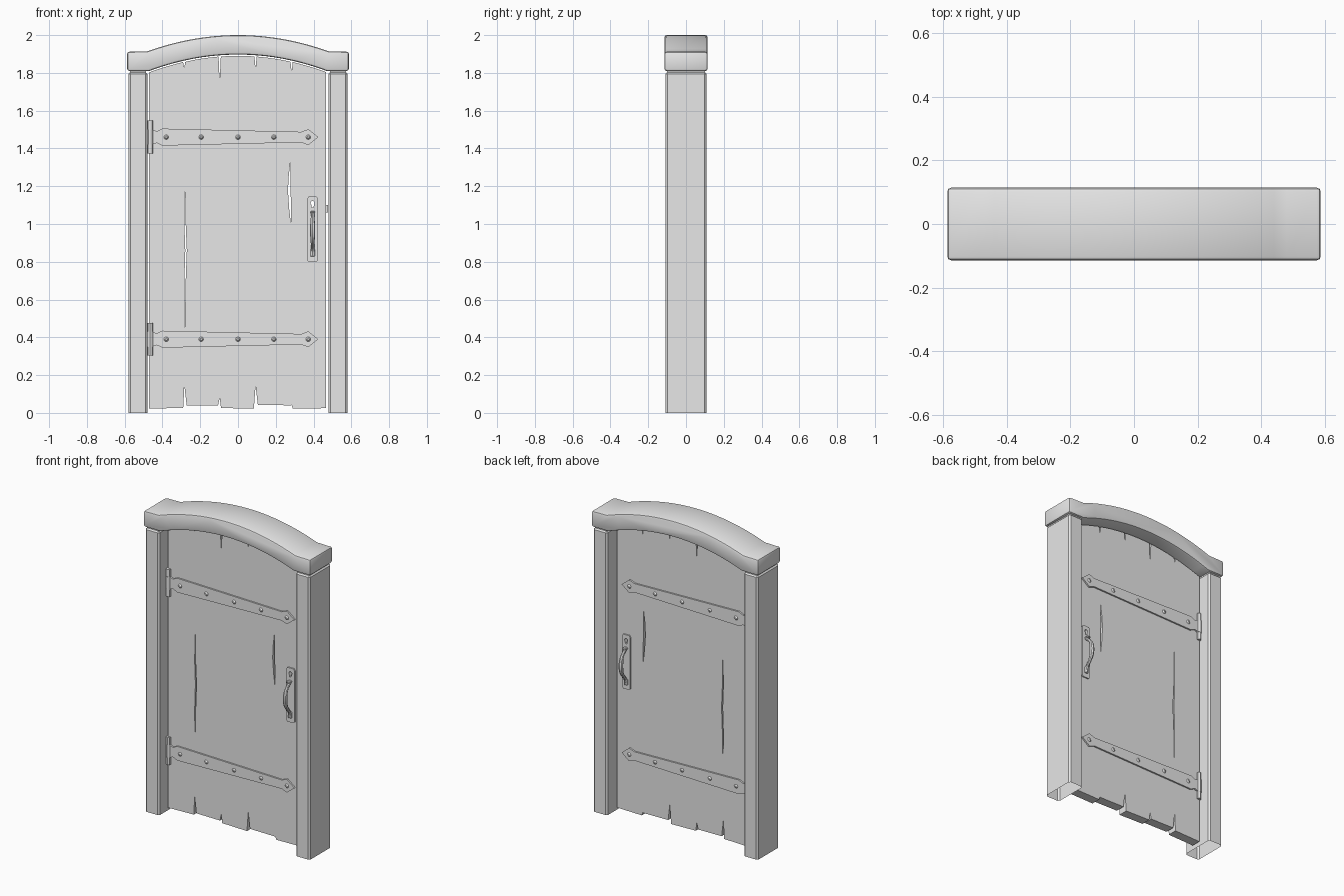
import bpy, bmesh, math
from mathutils import Matrix

cube = bpy.data.objects.get("Cube")
if cube:
    bpy.data.objects.remove(cube, do_unlink=True)

grey = bpy.data.materials.new("plain grey")
grey.use_nodes = True
grey.diffuse_color = (0.8, 0.8, 0.8, 1)
grey.node_tree.nodes["Principled BSDF"].inputs["Base Color"].default_value = (0.8, 0.8, 0.8, 1)


def finish(name, bm, bevel=0, segments=1, smooth=True):
    """Turn a bmesh into an object with optional applied bevel."""
    bmesh.ops.recalc_face_normals(bm, faces=bm.faces)
    mesh = bpy.data.meshes.new(name)
    bm.to_mesh(mesh)
    bm.free()
    mesh.materials.append(grey)
    ob = bpy.data.objects.new(name, mesh)
    bpy.context.collection.objects.link(ob)
    bpy.ops.object.select_all(action='DESELECT')
    ob.select_set(True)
    bpy.context.view_layer.objects.active = ob
    if bevel:
        mod = ob.modifiers.new("bevel", 'BEVEL')
        mod.width, mod.segments, mod.limit_method = bevel, segments, 'ANGLE'
        bpy.ops.object.modifier_apply(modifier=mod.name)
    if smooth:
        bpy.ops.object.shade_smooth_by_angle(angle=math.radians(30))
    return ob


def prism(name, outline, y0, y1, **kw):
    """Extrude an x-z outline along y."""
    bm = bmesh.new()
    face = bm.faces.new([bm.verts.new((x, y0, z)) for x, z in outline])
    new = bmesh.ops.extrude_face_region(bm, geom=[face])["geom"]
    bmesh.ops.translate(bm, vec=(0, y1 - y0, 0),
                        verts=[v for v in new if isinstance(v, bmesh.types.BMVert)])
    return finish(name, bm, **kw)


def box(name, x0, x1, y0, y1, z0, z1, open_bottom=False, **kw):
    bm = bmesh.new()
    bmesh.ops.create_cube(bm, size=1)
    for v in bm.verts:
        v.co = ((x0 + x1) / 2 + v.co.x * (x1 - x0), (y0 + y1) / 2 + v.co.y * (y1 - y0),
                (z0 + z1) / 2 + v.co.z * (z1 - z0))
    if open_bottom:
        bmesh.ops.delete(bm, geom=[min(bm.faces, key=lambda f: f.calc_center_median().z)],
                         context='FACES')
    return finish(name, bm, **kw)


def cylinder(name, r0, r1, depth, matrix, sides=12):
    bm = bmesh.new()
    bmesh.ops.create_cone(bm, cap_ends=True, segments=sides, radius1=r0, radius2=r1,
                          depth=depth, matrix=matrix)
    return finish(name, bm)


def cut(ob, cutters):
    for c in cutters:
        mod = ob.modifiers.new("cut", 'BOOLEAN')
        mod.operation, mod.solver, mod.object = 'DIFFERENCE', 'EXACT', c
        bpy.context.view_layer.objects.active = ob
        bpy.ops.object.modifier_apply(modifier=mod.name)


def arch(x, half, low, high):
    return high - (high - low) * (x / half) ** 2


# Side posts, open underneath, with a narrow neck below the lintel
for side, word in ((-1, "right"), (1, "left")):
    a, b = sorted((side * 0.48, side * 0.58))
    box(word + "_post", a, b, -0.108, 0.108, 0, 1.805, open_bottom=True, bevel=0.01)
    box(word + "_post_neck", a + 0.008, b - 0.008, -0.1, 0.1, 1.8, 1.82)

# Arched lintel
N = 24
steps = [2 * i / N - 1 for i in range(N + 1)]
top = [(0.48 * t, arch(t, 1, 1.914, 2.0)) for t in steps]
under = [(0.47 * t, arch(t, 1, 1.81, 1.897)) for t in reversed(steps)]
prism("lintel", [(-0.587, 1.912)] + top + [(0.587, 1.912), (0.587, 1.81)] + under
      + [(-0.587, 1.81)], -0.114, 0.114, bevel=0.012, segments=2)

# Door panel with arched top and split plank ends
top_splits = [(-0.285, 1.83), (-0.097, 1.775), (0.093, 1.835), (0.284, 1.815)]
outline = []
for i in range(N + 1):
    x = -0.471 + 0.937 * i / N
    if all(abs(x - s) > 0.012 for s, _ in top_splits):
        outline.append((x, arch(x, 0.47, 1.803, 1.89)))
for s, depth in top_splits:
    edge = arch(s, 0.47, 1.803, 1.89)
    outline += [(s - 0.006, edge), (s - 0.001, depth), (s + 0.001, depth), (s + 0.006, edge)]
outline.sort()
outline += [(0.466, 0.025), (0.29, 0.022), (0.284, 0.042), (0.28, 0.04), (0.105, 0.042),
            (0.093, 0.145), (0.084, 0.022), (-0.09, 0.026), (-0.097, 0.08),
            (-0.106, 0.038), (-0.272, 0.04), (-0.284, 0.145), (-0.29, 0.027), (-0.471, 0.022)]
door = prism("door_panel", outline, -0.03, 0.03, smooth=False)

# Cutters: two cracks and the keyhole
cracks = [prism("crack_cutter", pts, -0.2, 0.2) for pts in (
    [(-0.282, 0.45), (-0.277, 0.7), (-0.271, 0.86), (-0.277, 1.0), (-0.281, 1.245),
     (-0.284, 1.0), (-0.279, 0.86), (-0.284, 0.7)],
    [(0.281, 0.995), (0.281, 1.1), (0.277, 1.2), (0.279, 1.345), (0.267, 1.24),
     (0.265, 1.17), (0.271, 1.08)])]
ring = [(0.395 + 0.011 * math.sin(a), 1.111 + 0.011 * math.cos(a))
        for a in [math.radians(-140 + 28 * i) for i in range(11)]]
keyhole = prism("keyhole_cutter", ring + [(0.4, 1.088), (0.39, 1.088)], -0.2, 0.2)
cut(door, cracks + [keyhole])

# Latch bolt on the door edge
box("latch_bolt", 0.46, 0.476, -0.015, 0.015, 1.06, 1.1)

# Fittings repeated on both faces of the door
half = [(-0.455, 0.04), (-0.43, 0.031), (-0.4, 0.045), (0.335, 0.028), (0.372, 0.042)]
strap = half + [(0.425, 0)] + [(x, -z) for x, z in reversed(half)]
for s, word in ((-1, "front"), (1, "back")):
    face = s * 0.03
    turn = Matrix.Rotation(-s * math.pi / 2, 4, 'X')
    for zc, level in ((1.46, "upper"), (0.39, "lower")):
        tag = word + "_" + level
        prism(tag + "_strap", [(x, zc + z) for x, z in strap], face, face + s * 0.01,
              smooth=False)
        # Hinge barrel
        cylinder(tag + "_barrel", 0.014, 0.014, 0.174,
                 Matrix.Translation((-0.465, face + s * 0.003, zc)))
        cylinder(tag + "_barrel_wrap", 0.016, 0.016, 0.08,
                 Matrix.Translation((-0.465, face + s * 0.003, zc)))
        # Studs
        for x in (-0.38, -0.195, 0, 0.19, 0.372):
            cylinder(tag + "_stud", 0.013, 0.006, 0.008,
                     Matrix.Translation((x, face + s * 0.014, zc)) @ turn, 8)

    # Handle plate with keyhole
    plate = prism(word + "_handle_plate",
                  [(0.366, 0.808), (0.374, 0.8), (0.416, 0.8), (0.424, 0.808), (0.424, 1.134),
                   (0.416, 1.145), (0.374, 1.145), (0.366, 1.134)],
                  face, face + s * 0.008, smooth=False)
    cut(plate, [keyhole])

    # Bowed grip, thicker in the middle
    curve = bpy.data.curves.new(word + "_grip", 'CURVE')
    curve.dimensions, curve.bevel_depth, curve.bevel_resolution = '3D', 0.013, 2
    curve.use_fill_caps = True
    curve.resolution_u = 5
    spline = curve.splines.new('NURBS')
    path = [(0.008, 0.835, 0.9), (0.012, 0.865, 0.75), (0.03, 0.885, 0.65), (0.055, 0.92, 0.9),
            (0.062, 0.965, 1.1), (0.055, 1.015, 0.9), (0.03, 1.045, 0.65), (0.008, 1.062, 0.8)]
    spline.points.add(len(path) - 1)
    for p, (out, z, r) in zip(spline.points, path):
        p.co, p.radius = (0.395, face + s * out, z, 1), r
    spline.use_endpoint_u, spline.order_u = True, 3
    curve.materials.append(grey)
    grip = bpy.data.objects.new(word + "_grip", curve)
    bpy.context.collection.objects.link(grip)
    bpy.ops.object.select_all(action='DESELECT')
    grip.select_set(True)
    bpy.context.view_layer.objects.active = grip
    bpy.ops.object.convert(target='MESH')
    bpy.ops.object.shade_smooth_by_angle(angle=math.radians(40))

    # Grip foot and thumb piece
    box(word + "_grip_foot", 0.383, 0.407, face, face + s * 0.016, 0.828, 0.868, bevel=0.003)
    box(word + "_thumb_piece", 0.383, 0.407, face, face + s * 0.035, 1.058, 1.068, bevel=0.003)

for c in cracks + [keyhole]:
    bpy.data.objects.remove(c, do_unlink=True)
